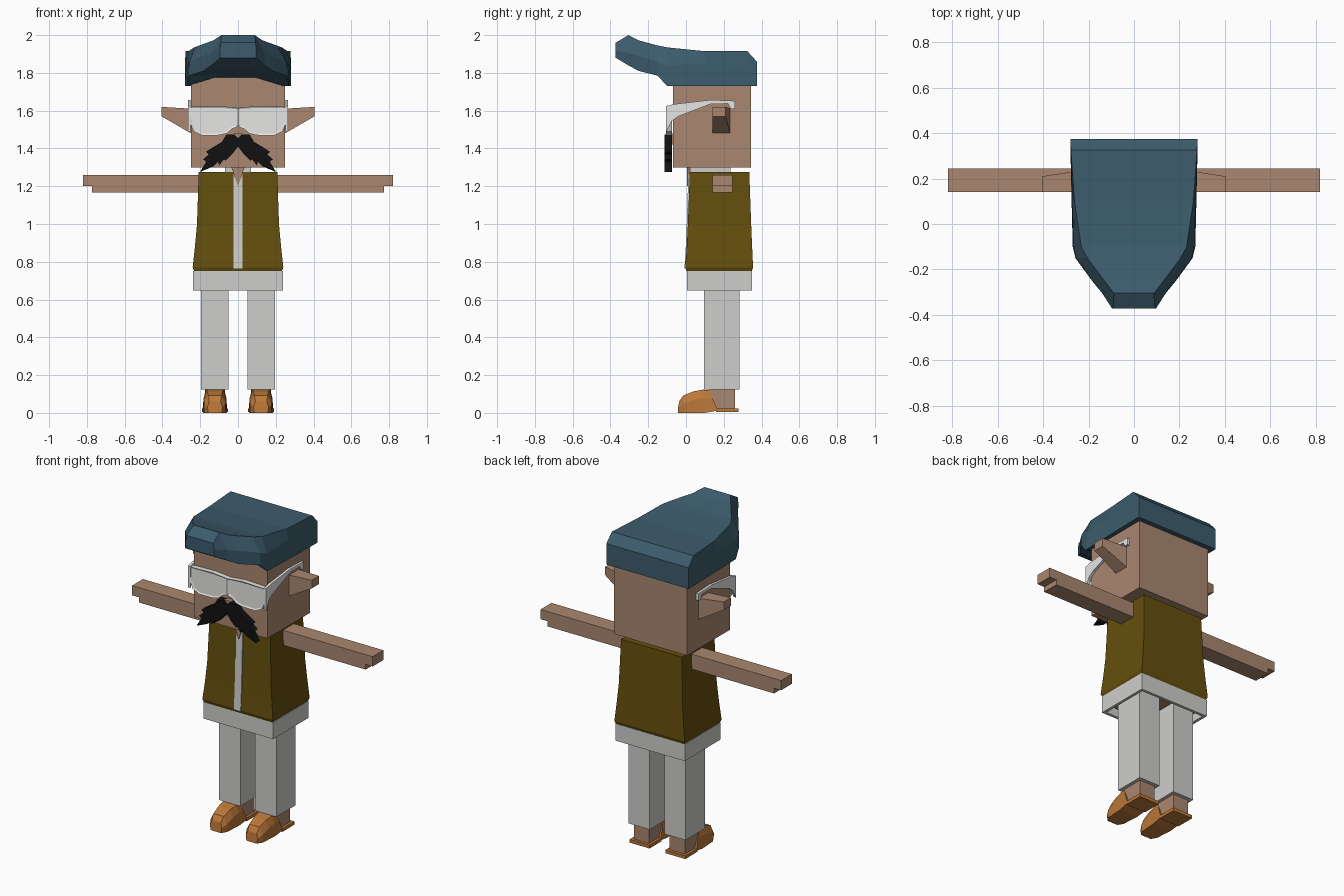
import bpy, bmesh

old = bpy.data.objects.get("Cube")
if old:
    bpy.data.objects.remove(old)


def material(name, rgb):
    col = [((c / 255 + 0.055) / 1.055) ** 2.4 for c in rgb] + [1]
    m = bpy.data.materials.new(name)
    m.use_nodes = True
    m.diffuse_color = col
    m.node_tree.nodes["Principled BSDF"].inputs["Base Color"].default_value = col
    return m


SKIN = material("skin", (170, 135, 112))
BLUE = material("cap blue", (60, 92, 108))
OLIVE = material("vest olive", (101, 79, 13))
WHITE = material("cloth white", (206, 206, 203))
FRAME = material("glasses white", (230, 230, 228))
TAN = material("shoe tan", (188, 120, 57))
BLACK = material("moustache black", (17, 17, 17))
SIDES = (("left_", 1), ("right_", -1))


def finish(name, bm, *mats):
    bmesh.ops.recalc_face_normals(bm, faces=bm.faces)
    me = bpy.data.meshes.new(name)
    bm.to_mesh(me)
    bm.free()
    for m in mats:
        me.materials.append(m)
    ob = bpy.data.objects.new(name, me)
    bpy.context.collection.objects.link(ob)
    return ob


def loft_mesh(rings):
    """Skin a list of equal-length point rings and cap both ends."""
    bm = bmesh.new()
    vs = [[bm.verts.new(p) for p in r] for r in rings]
    n = len(vs[0])
    for a, b in zip(vs, vs[1:]):
        for i in range(n):
            j = (i + 1) % n
            bm.faces.new((a[i], a[j], b[j], b[i]))
    bm.faces.new(vs[0])
    bm.faces.new(vs[-1])
    return bm


def loft(name, rings, mat):
    return finish(name, loft_mesh(rings), mat)


def rect(x0, x1, y0, y1, z):
    return [(x0, y0, z), (x1, y0, z), (x1, y1, z), (x0, y1, z)]


def box(name, x, y, z, mat):
    return loft(name, [rect(*x, *y, h) for h in z], mat)


def mirrored(half, cx=0):
    """Close a half section (bottom to top) into a symmetric ring."""
    return ([(cx + x, y, z) for x, y, z in half]
            + [(cx - x, y, z) for x, y, z in reversed(half)])


def plate(name, pts, y0, y1, mat, s=1):
    return loft(name, [[(s * x, y, z) for x, z in pts] for y in (y0, y1)], mat)


# Head, nose and neck
box("head", (-.25, .25), (-.07, .345), (1.3, 1.78), SKIN)
box("nose", (-.022, .022), (-.1, -.06), (1.42, 1.478), SKIN)
box("neck", (-.05, .05), (.05, .2), (1.2, 1.31), SKIN)

# Cap: y, then inner-bottom z, bottom, middle and top as (half width, z)
cap_rows = [
    (.375, 1.73, (.28, 1.73), (.28, 1.80), (.28, 1.86)),
    (.325, 1.73, (.28, 1.73), (.28, 1.82), (.278, 1.915)),
    (.10, 1.73, (.275, 1.73), (.272, 1.85), (.262, 1.915)),
    (-.10, 1.785, (.27, 1.73), (.265, 1.84), (.232, 1.935)),
    (-.15, 1.795, (.258, 1.785), (.255, 1.86), (.205, 1.945)),
    (-.25, 1.81, (.185, 1.81), (.183, 1.89), (.13, 1.972)),
    (-.305, 1.84, (.14, 1.84), (.14, 1.905), (.088, 2.0)),
    (-.372, 1.88, (.095, 1.88), (.097, 1.92), (.092, 1.96)),
]
loft("cap", [mirrored([(.09, y, zi)] + [(x, y, z) for x, z in pts])
             for y, zi, *pts in cap_rows], BLUE)

# Ears, glasses and moustache
lens = [(0, 1.515), (.03, 1.505), (.06, 1.48), (.1, 1.47), (.19, 1.468),
        (.235, 1.49), (.255, 1.535), (.265, 1.62), (.1, 1.625), (0, 1.615)]
temple = [(-.105, 1.625), (-.06, 1.635), (.13, 1.657), (.26, 1.652),
          (.26, 1.61), (.237, 1.61), (.222, 1.637), (.13, 1.635),
          (-.04, 1.57), (-.075, 1.545), (-.105, 1.49)]
whisker = [(0, 1.41), (0, 1.455), (.02, 1.475), (.06, 1.475), (.085, 1.435),
           (.135, 1.405), (.17, 1.382), (.155, 1.368), (.185, 1.342),
           (.168, 1.33), (.202, 1.275), (.13, 1.305), (.105, 1.33),
           (.1, 1.31), (.075, 1.342), (.065, 1.335), (.03, 1.37)]
for side, s in SIDES:
    loft(side + "ear", [
        [(s * .24, .14, 1.475), (s * .24, .235, 1.475),
         (s * .24, .235, 1.61), (s * .24, .14, 1.61)],
        [(s * .405, .14, 1.57), (s * .405, .21, 1.57),
         (s * .405, .21, 1.62), (s * .405, .14, 1.62)]], SKIN)
    bm = loft_mesh([[(s * x, y, z) for x, z in lens] for y in (-.105, -.075)])
    bmesh.ops.recalc_face_normals(bm, faces=bm.faces)
    front = [f for f in bm.faces if f.normal.y < -.9]
    bmesh.ops.inset_region(bm, faces=front, thickness=.01, depth=-.005)
    finish(side + "lens", bm, FRAME)
    loft(side + "temple", [[(s * x, y, z) for y, z in temple]
                           for x in (.251, .266)], FRAME)
    plate(side + "moustache", whisker, -.115, -.075, BLACK, s)

# Vest, shirt front and collar
loft("vest", [rect(-w, w, y0, y1, z) for w, y0, y1, z in (
    (.232, .003, .348, .75), (.24, -.004, .355, .77),
    (.228, .004, .35, .88), (.217, .01, .345, 1.0),
    (.208, .02, .335, 1.275))], OLIVE)
loft("shirt_front", [rect(-.023, .023, y, .06, z) for y, z in (
    (-.008, .765), (-.001, .88), (.004, 1.0), (.013, 1.28))], WHITE)
box("collar", (-.07, .07), (.02, .235), (1.26, 1.298), WHITE)
plate("neck_opening", [(-.035, 1.3), (.035, 1.3), (0, 1.2)], .004, .03, SKIN)

# Trouser waist, open underneath with skin inside
bm = loft_mesh([rect(-.237, .237, .004, .35, z) for z in (.648, .752)])
bmesh.ops.recalc_face_normals(bm, faces=bm.faces)
under = [f for f in bm.faces if f.normal.z < -.9]
bmesh.ops.inset_region(bm, faces=under, thickness=.025)
bmesh.ops.inset_region(bm, faces=under, thickness=.0001, depth=-.05)
under[0].material_index = 1
finish("trouser_waist", bm, WHITE, SKIN)

# Arms, legs and shoes
shoe_rows = [
    [(.035, -.042, 0), (.04, -.042, .03), (.03, -.036, .06)],
    [(.055, -.01, 0), (.057, -.01, .05), (.035, -.015, .092)],
    [(.058, .04, 0), (.06, .04, .07), (.04, .04, .114)],
    [(.062, .1, 0), (.06, .095, .08), (.046, .09, .123)],
    [(.066, .168, .012), (.06, .142, .075), (.05, .122, .12)],
]
for side, s in SIDES:
    box(side + "arm", (s * .2, s * .82), (.14, .245), (1.2, 1.26), SKIN)
    box(side + "arm_underside", (s * .2, s * .772), (.14, .245),
        (1.168, 1.2), SKIN)
    box(side + "trouser_leg", (s * .05, s * .195), (.095, .282),
        (.123, .71), WHITE)
    c = s * .122
    box(side + "ankle", (c - .052, c + .052), (.125, .26), (.015, .13), SKIN)
    box(side + "heel_sole", (c - .068, c + .068), (.16, .278), (.004, .024), TAN)
    loft(side + "shoe", [mirrored(r, c) for r in shoe_rows], TAN)
